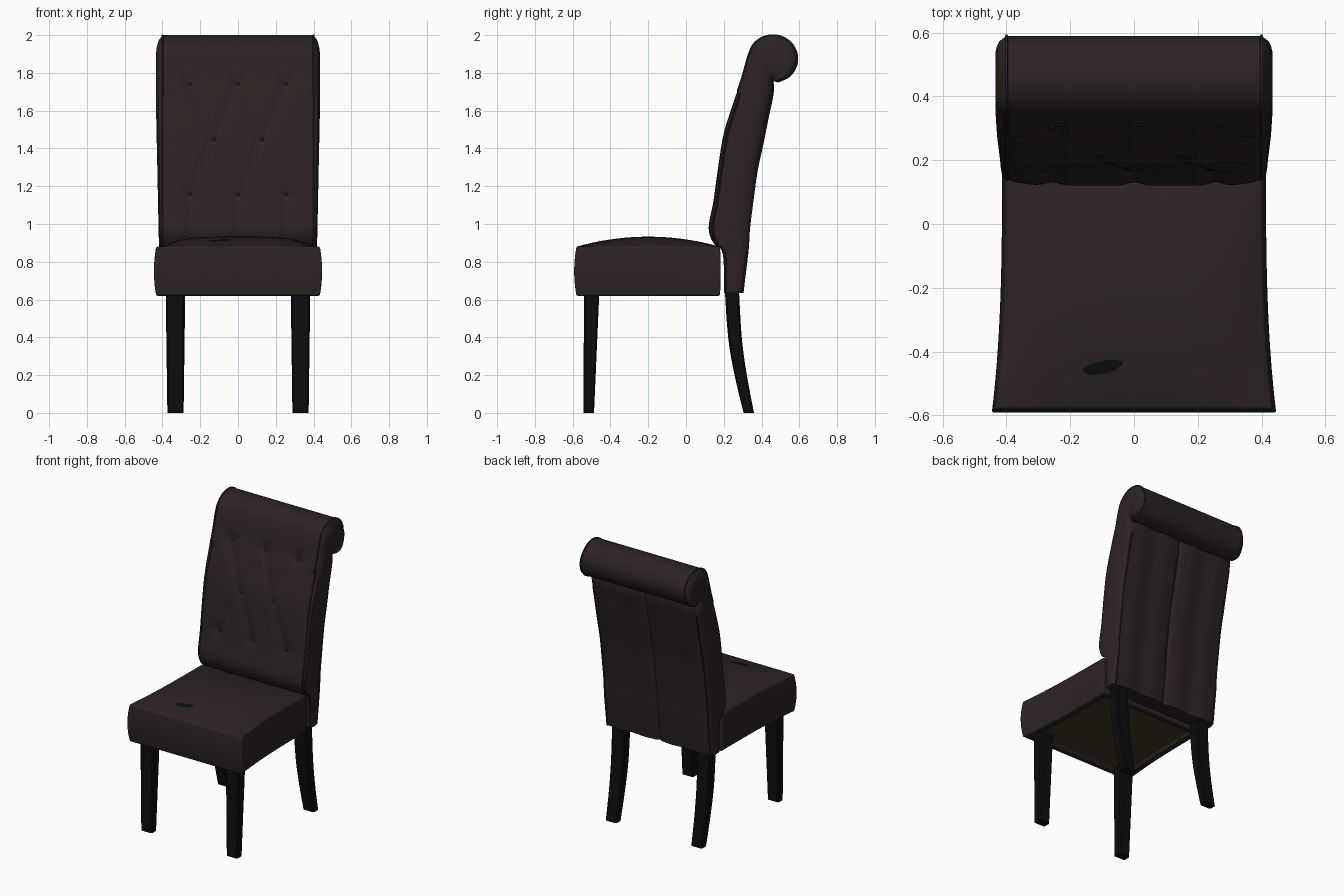
import bpy, bmesh, math
from mathutils import Vector

if "Cube" in bpy.data.objects:
    bpy.data.objects.remove(bpy.data.objects["Cube"], do_unlink=True)


def make_material(name, rgb):
    mat = bpy.data.materials.new(name)
    mat.use_nodes = True
    color = (*rgb, 1.0)
    mat.diffuse_color = color
    mat.node_tree.nodes["Principled BSDF"].inputs["Base Color"].default_value = color
    return mat


LEATHER = make_material("dark brown leather", (0.026, 0.017, 0.017))
BLACK = make_material("black wood", (0.004, 0.004, 0.004))
BOARD = make_material("olive board", (0.05, 0.038, 0.018))


def finish(bm, name, mats, angle=40):
    bmesh.ops.recalc_face_normals(bm, faces=bm.faces)
    mesh = bpy.data.meshes.new(name)
    bm.to_mesh(mesh)
    bm.free()
    obj = bpy.data.objects.new(name, mesh)
    bpy.context.collection.objects.link(obj)
    for mat in mats:
        mesh.materials.append(mat)
    bpy.ops.object.select_all(action='DESELECT')
    obj.select_set(True)
    bpy.context.view_layer.objects.active = obj
    bpy.ops.object.shade_smooth_by_angle(angle=math.radians(angle))
    return obj


def loft(bm, rings):
    """Skin a list of closed rings and cap both ends."""
    loops = [[bm.verts.new(p) for p in ring] for ring in rings]
    for low, high in zip(loops, loops[1:]):
        for i in range(len(low)):
            j = (i + 1) % len(low)
            bm.faces.new((low[i], low[j], high[j], high[i]))
    bm.faces.new(loops[0])
    bm.faces.new(loops[-1])


def spline(points, steps):
    """Smooth curve through the given points."""
    pts = [Vector(p) for p in points]
    result = []
    for i in range(len(pts) - 1):
        a, b, c, d = pts[max(i - 1, 0)], pts[i], pts[i + 1], pts[min(i + 2, len(pts) - 1)]
        for s in range(steps):
            t = s / steps
            result.append(0.5 * (2 * b + (c - a) * t + (2 * a - 5 * b + 4 * c - d) * t ** 2
                                 + (3 * b - a - 3 * c + d) * t ** 3))
    return result + [pts[-1]]


# Backrest side profile: matching front and back points, then the rolled top
front = [(.20, .635), (.195, .84), (.145, .9), (.12, .98), (.145, 1.12),
         (.17, 1.3), (.20, 1.48), (.25, 1.64), (.295, 1.77)]
back = [(.30, .635), (.325, .84), (.33, .9), (.335, .98), (.35, 1.1),
        (.375, 1.28), (.405, 1.42), (.435, 1.57), (.46, 1.69)]
body_rows = len(front)
for step in range(9):
    a = math.radians(168 - step * 31)
    front.append((.46 + .13 * math.cos(a), 1.875 + .125 * math.sin(a)))
    back.append((.46 + step * .001, 1.755))
STEPS = 6
front_curve, back_curve = spline(front, STEPS), spline(back, STEPS)

# Button tufting: three staggered rows joined by creases
SPACING = 0.255
top_row = [Vector((k * SPACING, 1.74)) for k in (-1, 0, 1)]
mid_row = [Vector((k * SPACING, 1.45)) for k in (-.5, .5)]
low_row = [Vector((k * SPACING, 1.16)) for k in (-1, 0, 1)]
buttons = top_row + mid_row + low_row
creases = [(m, b) for m in mid_row for b in top_row + low_row if abs(m.x - b.x) < SPACING]
creases += [(b, Vector((b.x, 0.9))) for b in low_row]


def tuft(x, z):
    p = Vector((x, z))
    depth = 0.0
    for a, b in creases:
        t = max(0, min(1, (p - a).dot(b - a) / (b - a).length_squared))
        depth = max(depth, .011 * math.exp(-((p - a.lerp(b, t)).length / .028) ** 2))
    for b in buttons:
        depth = max(depth, .022 * math.exp(-((p - b).length / .04) ** 2))
    return depth


COLUMNS, SIDE, HALF = 56, 8, 0.40


def back_ring(f, b):
    """Cross-section of the backrest at one row: front, side, back, side."""
    ring = []
    bulge = .015 + .02 * max(0, min(1, (f.y - .7)))
    thick = min(1, (f - b).length / .1)

    def side(sign, t):
        p = f.lerp(b, t)
        swell = bulge * thick * math.sqrt(math.sin(math.pi * t))
        return (sign * (HALF + swell), p.x, p.y)

    for i in range(COLUMNS + 1):
        u = 2 * i / COLUMNS - 1
        edge = .02 * abs(u) ** 8 if f.y < 1.7 else 0
        ring.append((u * HALF, f.x + edge + tuft(u * HALF, f.y) * (f.x < .4), f.y))
    ring += [side(1, s / SIDE) for s in range(1, SIDE)]
    for i in range(COLUMNS + 1):
        x = HALF * (1 - 2 * i / COLUMNS)
        seam = .012 * math.exp(-(x / .012) ** 2)
        fold = .004 * math.cos(x * 31)
        ring.append((x, b.x - seam - fold, b.y))
    ring += [side(-1, 1 - s / SIDE) for s in range(1, SIDE)]
    return ring


bm = bmesh.new()
loft(bm, [back_ring(f, b) for f, b in zip(front_curve, back_curve)])
finish(bm, "backrest", [LEATHER], 50)


# Piping along the backrest edges
def piping(name, path):
    curve = bpy.data.curves.new(name, 'CURVE')
    curve.dimensions = '3D'
    curve.bevel_depth = .005
    curve.bevel_resolution = 1
    line = curve.splines.new('POLY')
    line.points.add(len(path) - 1)
    for point, co in zip(line.points, path):
        point.co = (*co, 1)
    curve.materials.append(LEATHER)
    obj = bpy.data.objects.new(name, curve)
    bpy.context.collection.objects.link(obj)


for label, sign in (("left", 1), ("right", -1)):
    piping(label + "_front_piping",
           [(sign * HALF, f.x + (.02 if f.y < 1.7 else 0), f.y) for f in front_curve])
    piping(label + "_back_piping",
           [(sign * HALF, b.x, b.y) for b in back_curve[:body_rows * STEPS - STEPS]])

# Tufting buttons
bm = bmesh.new()
for b in buttons:
    near = min(front_curve[:body_rows * STEPS], key=lambda f: abs(f.y - b.y))
    made = bmesh.ops.create_uvsphere(bm, u_segments=10, v_segments=6, radius=.011)
    bmesh.ops.translate(bm, verts=made["verts"], vec=(b.x, near.x + .021, b.y))
finish(bm, "tufting_buttons", [LEATHER])

# Seat cushion: subdivided block, tapered, bulged and crowned
MID_Y, HALF_Y, BASE, RIM = -.20, .38, .62, .88


def crown(x, y):
    u, v = x / .42, (y - MID_Y) / HALF_Y
    return RIM + .053 * max(0, 1 - u ** 4) * max(0, 1 - v * v)


bm = bmesh.new()
bmesh.ops.create_cube(bm, size=2)
bmesh.ops.subdivide_edges(bm, edges=bm.edges, cuts=17, use_grid_fill=True)
under = [f for f in bm.faces if f.calc_center_median().z < -.999
         and max(abs(c) for c in f.calc_center_median().xy) < .88]
for v in bm.verts:
    u, w, h = v.co
    puff = .012 * (1 - h * h)
    half_x = .402 + .032 * ((1 - w) / 2) ** 3
    x = u * (half_x + puff)
    y = MID_Y + w * (HALF_Y + puff * (1 if w < 0 else .3))
    top = crown(u * .42, MID_Y + w * HALF_Y)
    v.co = (x, y, BASE + (top - BASE) * (h + 1) / 2)
# Recessed board under the seat
bmesh.ops.inset_region(bm, faces=under, thickness=.004, depth=-.015)
for f in under:
    f.material_index = 1
seat = finish(bm, "seat_cushion", [LEATHER, BOARD], 50)
soft = seat.modifiers.new("soft edges", 'BEVEL')
soft.width = .018
soft.segments = 3
soft.limit_method = 'ANGLE'
soft.angle_limit = math.radians(45)

# Worn patch on the seat
bm = bmesh.new()
rim = []
for i in range(20):
    a = math.tau * i / 20
    x = -.098 + .062 * math.cos(a) * (1 + .06 * math.sin(3 * a))
    y = -.45 + .021 * math.sin(a) + .012 * math.cos(a)
    rim.append(bm.verts.new((x, y, crown(x, y) + .003)))
bm.faces.new(rim)
finish(bm, "worn_patch", [BLACK])


# Legs: chamfered square sections given as height, front y, back y, half width
def leg(name, x, sections):
    bm = bmesh.new()
    rings = []
    for z, y0, y1, w in sections:
        c = .008
        rings.append([(x - w + c, y0, z), (x + w - c, y0, z), (x + w, y0 + c, z),
                      (x + w, y1 - c, z), (x + w - c, y1, z), (x - w + c, y1, z),
                      (x - w, y1 - c, z), (x - w, y0 + c, z)])
    loft(bm, rings)
    finish(bm, name, [BLACK], 30)


front_leg = [(0, -.543, -.487, .043), (.66, -.54, -.458, .052)]
rear_leg = spline([(0, .305, .36, .043), (.2, .257, .322, .045),
                   (.4, .223, .295, .048), (.66, .205, .28, .05)], 4)
for label, sign in (("left", 1), ("right", -1)):
    leg(label + "_front_leg", sign * .331, front_leg)
    leg(label + "_rear_leg", sign * .331, rear_leg)
